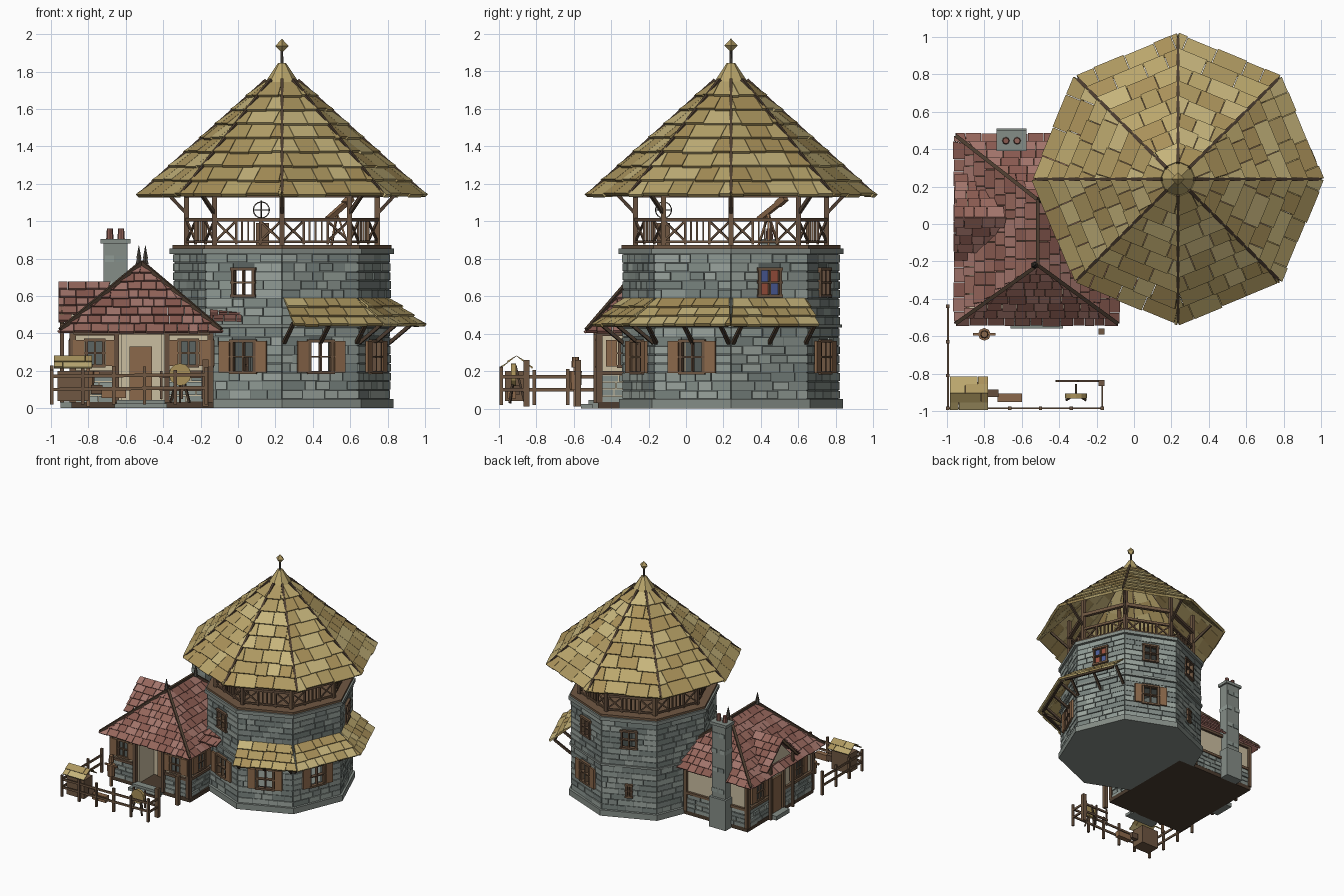
import bpy, bmesh, random
from math import radians, pi, sin, cos, tan
from mathutils import Matrix, Vector as V

if "Cube" in bpy.data.objects:
    bpy.data.objects.remove(bpy.data.objects["Cube"])

random.seed(4)
T, I = Matrix.Translation, Matrix.Identity(4)
RZ = lambda d: Matrix.Rotation(radians(d), 4, 'Z')
COL = {'stone': ['8f9a94', '838d88', '9aa49d', '78827e'], 'mortar': ['5d6562'], 'slab': ['848c86'],
       'straw': ['b9a56c', 'ab9660', 'c4b27a', 'a8905a'], 'tile': ['94665c', '875a51', 'a0736a'],
       'wood': ['6f5844', '655040'], 'dark': ['4d3f33'], 'shutter': ['8a684c'], 'plaster': ['c9bc9f'],
       'red': ['9a5240'], 'blue': ['4c5c96'], 'iron': ['4a4640']}
parts, mats = {}, {}

def material(h):
    if h not in mats:
        m = mats[h] = bpy.data.materials.new('paint_' + h)
        m.diffuse_color = [(int(h[i:i + 2], 16) / 255) ** 2.2 for i in (0, 2, 4)] + [1]
        m.use_nodes = True
        m.node_tree.nodes["Principled BSDF"].inputs["Base Color"].default_value = m.diffuse_color
    return mats[h]

def part(name, col):
    return parts.setdefault(name, (bmesh.new(), col))

def paint(p, faces):
    k = random.randrange(len(COL[p[1]]))
    for f in faces:
        f.material_index = k

def box(p, c, s, M=I):
    r = bmesh.ops.create_cube(p[0], size=1, matrix=M @ T(c) @ Matrix.Diagonal((*s, 1)))
    paint(p, {f for v in r['verts'] for f in v.link_faces})

def span(p, x0, x1, y0, y1, z0, z1, M=I):
    box(p, ((x0 + x1) / 2, (y0 + y1) / 2, (z0 + z1) / 2), (abs(x1 - x0), abs(y1 - y0), z1 - z0), M)

def beam(p, a, b, w=.02, h=None, M=I):
    a, b = M @ V(a), M @ V(b)
    q = (b - a).to_track_quat('Z', 'Y').to_matrix().to_4x4()
    box(p, (0, 0, 0), (w, h or w, (b - a).length), T((a + b) / 2) @ q)

def cone(p, c, r1, r2, z0, z1, n=8, M=None):
    m = M or T((c[0], c[1], (z0 + z1) / 2))
    r = bmesh.ops.create_cone(p[0], cap_ends=True, segments=n, radius1=r1, radius2=r2, depth=z1 - z0, matrix=m)
    paint(p, {f for v in r['verts'] for f in v.link_faces})

def loft(p, lo, hi):
    bm, n = p[0], len(lo)
    a, b = [bm.verts.new(v) for v in lo], [bm.verts.new(v) for v in hi]
    fs = [bm.faces.new(a[::-1]), bm.faces.new(b)]
    fs += [bm.faces.new((a[i], a[(i + 1) % n], b[(i + 1) % n], b[i])) for i in range(n)]
    paint(p, fs)

def roof(p, A, B, C, D, rows, width, t=.018, M=I):
    """Overlapping shingles on a trapezoid: eave A-B, top D-C."""
    A, B, C, D = [M @ V(q) for q in (A, B, C, D)]
    u = (B - A).normalized()
    uB, uC, uD = (B - A).dot(u), (C - A).dot(u), (D - A).dot(u)
    s = (D - A) - uD * u
    n = u.cross(s).normalized()
    for r in range(rows):
        v0, v1 = r / rows, (r + 1) / rows
        x, end = uD * v0 - random.random() * width * .6, uB + (uC - uB) * v0
        while x < end:
            w = width * random.uniform(.65, 1.35)
            vl = v0 - random.uniform(0, .12) / rows
            pt = lambda q, v: A + s * v + u * min(max(q, uD * v), uB + (uC - uB) * v)
            q = [pt(x, vl), pt(x + w - .003, vl), pt(x + w - .003, v1), pt(x, v1)]
            if (q[1] - q[0]).length > .006:
                loft(p, q, [q[0] + n * t, q[1] + n * t, q[2] + n * t * .3, q[3] + n * t * .3])
            x += w

def bricks(p, M, w, z0, z1, rows, holes=(), d=.009):
    h = (z1 - z0) / rows
    for r in range(rows):
        za, zb = z0 + r * h, z0 + (r + 1) * h
        runs = [(-w / 2, w / 2)]
        for hw, h0, h1 in holes:
            if za < h1 - .01 and zb > h0 + .01:
                runs = [(-w / 2, -hw), (hw, w / 2)]
        for x, e in runs:
            while x < e - .004:
                x2 = x + random.uniform(.06, .14)
                x2 = e if e - x2 < .04 else x2
                span(p, x + .002, x2 - .003, -.01, d * random.uniform(.4, 1.1), za + .003, zb - .003, M)
                x = x2

def window(M, z0, z1, hw, shutters=False):
    zc, f = (z0 + z1) / 2, part('window_frames', 'wood')
    for x in (-hw, hw, 0):
        box(f, (x, .004, zc), (.016 if x else .009, .03, z1 - z0), M)
    for z in (z0, z1, zc):
        box(f, (0, .006, z), (2 * hw + .025, .034, .016 if z != zc else .009), M)
    if shutters:
        for s in (-1, 1):
            box(part('shutters', 'shutter'), (s * (hw + .042), .017, zc), (.06, .016, z1 - z0), M)

# --- octagonal stone tower
CX, CY = .235, .24
AP = .58 * cos(pi / 8)
HW = .58 * sin(pi / 8)
F = lambda i: T((CX, CY, 0)) @ RZ(-67.5 + 45 * i - 90)   # local y = outward
ring = lambda R, k, z: V((CX + R * cos(k * pi / 4), CY + R * sin(k * pi / 4), z))
slab = part('tower_plinth_and_cornice', 'slab')
cone(slab, (CX, CY), .597, .597, 0, .05)
cone(slab, (CX, CY), .6, .6, .825, .855)
cone(part('balcony_deck', 'wood'), (CX, CY), .585, .585, .855, .873)
low = {0: (.065, .19, .36), 1: (.065, .19, .36), 3: (.065, .19, .36), 7: (.065, .19, .36), 4: (.02, .18, .28)}
up = {i: (.06, .6, .745) for i in (2, 3, 4, 7)}
for i in range(8):
    M = F(i) @ T((0, AP - .006, 0))
    core, st = part('tower_wall_core', 'mortar'), part('tower_stones', 'stone')
    for z0, z1, hole in ((.04, .435, low.get(i)), (.435, .83, up.get(i))):
        if hole:
            w, a, b = hole
            span(core, -HW, HW, -.04, 0, z0, a, M)
            span(core, -HW, HW, -.04, 0, b, z1, M)
            span(core, -HW, -w, -.04, 0, a, b, M)
            span(core, w, HW, -.04, 0, a, b, M)
            window(M, a, b, w, w == .065)
        else:
            span(core, -HW, HW, -.04, 0, z0, z1, M)
        bricks(st, M, 2 * HW, z0 + .01, z1 - .005, 8, [hole] if hole else [])
    span(slab, -HW - .004, HW + .004, -.02, .018, .432, .45, M)
for j, (x, z) in enumerate([(x, z) for z in (.635, .71) for x in (-.03, .03)]):   # stained glass
    c = 'blue' if j in (0, 3) else 'red'
    box(part('stained_glass_' + c, c), (x, AP - .008, z), (.05, .006, .066), F(2))

# --- balcony posts and railing
rail = part('balcony_railing', 'wood')
for k in range(8):
    beam(part('balcony_posts', 'wood'), ring(.51, k, .87), ring(.51, k, 1.3), .028)
    beam(part('roof_braces', 'dark'), ring(.51, k, 1.04), ring(.66, k, 1.2), .018)
    M, a, h = F(k) @ T((0, .51 * cos(pi / 8), 0)), .51 * sin(pi / 8), .13
    for z, w in ((.89, .014), (1.008, .02), (1.14, .028)):
        beam(rail, (-.195, 0, z), (.195, 0, z), w, None, M)
    for x in (-.07, .07):
        beam(rail, (x, 0, .875), (x, 0, 1.005), .014, None, M)
    for x0, x1 in ((-.19, -.07), (.07, .19)):
        beam(rail, (x0, 0, .895), (x1, 0, 1.0), .011, .011, M)
        beam(rail, (x0, 0, 1.0), (x1, 0, .895), .01, .01, M)
    for x in (-.035, 0, .035):
        beam(rail, (x, 0, .89), (x, 0, 1.005), .01, None, M)

# --- telescope and armillary sphere on the balcony
tel = part('telescope', 'shutter')
for k in range(3):
    beam(tel, (.53, .44, 1.04), (.53 + .06 * cos(k * 2.1), .44 + .06 * sin(k * 2.1), .87), .01)
beam(tel, (.48, .39, 1.01), (.57, .49, 1.09), .026)
beam(tel, (.57, .49, 1.09), (.605, .53, 1.125), .034)
arm = part('armillary_sphere', 'iron')
for rot in (I, Matrix.Rotation(pi / 2, 4, 'X'), Matrix.Rotation(pi / 2, 4, 'Y')):
    P = [T((.125, -.12, 1.06)) @ rot @ V((.043 * cos(j * pi / 8), .043 * sin(j * pi / 8), 0)) for j in range(16)]
    for j in range(16):
        beam(arm, P[j - 1], P[j], .006)
beam(arm, (.125, -.12, .87), (.125, -.12, 1.11), .008)
box(part('balcony_table', 'wood'), (.13, -.12, .93), (.07, .07, .12))

# --- tower roof
straw, ribs = part('tower_roof_shingles', 'straw'), part('tower_roof_ribs', 'dark')
for k in range(8):
    roof(straw, ring(.76, k, 1.135), ring(.76, k + 1, 1.135), ring(.09, k + 1, 1.74), ring(.09, k, 1.74), 8, .14, .022)
    beam(ribs, ring(.755, k, 1.15), ring(.085, k, 1.755), .018)
cone(part('tower_roof_cap', 'straw'), (CX, CY), .095, .022, 1.735, 1.845)
cone(part('finial_pole', 'iron'), (CX, CY), .009, .007, 1.83, 1.93, 6)
for z0, z1, r0, r1 in ((1.9, 1.937, 0, .036), (1.937, 1.975, .036, 0)):
    cone(part('finial_diamond', 'straw'), (CX, CY), r0, r1, z0, z1, 4)

# --- three-sided awning with brackets
aw, br = part('awning_shingles', 'straw'), part('awning_brackets', 'dark')
for i, l, r in ((0, .291, .222), (1, .291, .291), (2, .222, .291)):
    roof(aw, (r, .702, .44), (-l, .702, .44), (-.21, .53, .585), (.21, .53, .585), 3, .1, .018, F(i))
    for x in (-.21, 0, .21):
        beam(br, (x, AP, .35), (x, .67, .455), .018, None, F(i))
    beam(br, (-l + .03, .675, .445), (r - .03, .675, .445), .018, None, F(i))

# --- cottage walls
pl, cs, ti = part('cottage_plaster', 'plaster'), part('cottage_stones', 'stone'), part('cottage_timbers', 'wood')
base = part('cottage_floor', 'dark')
span(base, -.89, -.13, -.47, .43, 0, .035)
walls = [(-.88, -.85, -.46, .42), (-.18, -.15, -.46, 0), (-.88, -.3, .39, .42), (-.88, -.65, -.46, -.43),
         (-.38, -.15, -.46, -.43), (-.65, -.62, -.46, -.25), (-.41, -.38, -.46, -.25), (-.65, -.38, -.26, -.23)]
for x0, x1, y0, y1 in walls:
    span(pl, x0, x1, y0, y1, .03, .42)
for x, y, a, w in ((-.765, -.46, 180, .23), (-.265, -.46, 180, .23), (-.15, -.31, -90, .3), (-.88, -.26, 90, .4),
                   (-.88, .27, 90, .3), (-.59, .42, 0, .58)):
    M = T((x, y, 0)) @ RZ(a)
    bricks(cs, M, w, .03, .18, 4, (), .014)
    beam(ti, (-w / 2, .008, .19), (w / 2, .008, .19), .022, None, M)
    beam(ti, (-w / 2, .008, .4), (w / 2, .008, .4), .024, None, M)
    for s in (-1, 1):
        beam(ti, (s * w / 2, .006, .03), (s * w / 2, .006, .41), .028, None, M)
    if a and w > .25 or y < -.4:
        box(part('cottage_panes', 'mortar'), (0, .003, .295), (.09, .01, .14), M)
        window(M, .225, .365, .045, True)
for x in (-.65, -.38):
    beam(ti, (x, -.48, .03), (x, -.48, .42), .026)
beam(ti, (-.88, -.48, .405), (-.15, -.48, .405), .024)
door = part('cottage_doors', 'shutter')
span(door, -.58, -.46, -.275, -.25, .03, .33)
span(door, -.895, -.87, -.03, .09, .03, .33)
step = part('door_steps', 'slab')
span(step, -.65, -.39, -.52, -.46, 0, .045)
span(step, -.66, -.38, -.56, -.5, 0, .025)
span(step, -.95, -.87, -.06, .12, 0, .035)

# --- cottage hip roof and gable
tile, hip = part('cottage_roof_tiles', 'tile'), part('cottage_roof_hips', 'dark')
a, b, c, d = [V(q) for q in ((-.95, -.53, .405), (-.09, -.53, .405), (-.09, .47, .405), (-.95, .47, .405))]
p, q = V((-.515, -.22, .765)), V((-.515, .13, .765))
for quad in ((a, b, p, p), (b, c, q, p), (c, d, q, q), (d, a, p, q)):
    roof(tile, *quad, 8, .075, .016)
for s, e in ((a, p), (b, p), (c, q), (d, q), (p, q)):
    beam(hip, s + V((0, 0, .015)), e + V((0, 0, .015)), .02)
for x, y in ((-.53, -.22), (-.495, .13)):
    cone(part('cottage_roof_finials', 'iron'), (x, y), .02, .012, .77, .8, 6)
    cone(part('cottage_roof_finials', 'iron'), (x, y), .016, .001, .8, .87, 6)
roof(tile, (-.96, -.185, .46), (-.89, -.185, .46), (-.645, .035, .675), (-.96, .035, .675), 5, .075, .016)
roof(tile, (-.89, .255, .46), (-.96, .255, .46), (-.96, .035, .675), (-.645, .035, .675), 5, .075, .016)
tri = [V((-.9, -.16, .45)), V((-.9, .23, .45)), V((-.9, .035, .65))]
loft(part('side_gable_wall', 'plaster'), tri, [v + V((.02, 0, 0)) for v in tri])
for y in (-.18, .25):
    beam(ti, (-.94, y, .46), (-.94, .035, .665), .022)
    beam(ti, (-.94, y * .7 + .01, .03), (-.94, y * .7 + .01, .5), .022)
roof(tile, (-.15, -.32, .465), (.02, -.32, .465), (.02, -.22, .53), (-.15, -.16, .53), 2, .06, .016)

# --- chimney
ch = part('chimney', 'slab')
span(ch, -.735, -.575, .39, .51, 0, .26)
span(ch, -.72, -.59, .4, .49, .26, .89)
span(ch, -.735, -.575, .39, .5, .88, .905)
for z in (.32, .5, .66, .8):
    for x in (-.69, -.62):
        box(part('chimney_stones', 'stone'), (x + random.uniform(-.01, .01), .445, z), (.05, .1, .035))
for x in (-.685, -.625):
    cone(part('chimney_pots', 'tile'), (x, .445), .02, .016, .9, .96)

# --- fence and open gate
fe = part('fence', 'wood')
posts = [(-.995 + .165 * k, -.985) for k in range(6)] + [(-.995, y) for y in (-.81, -.63, -.44)]
for x, y in posts:
    beam(fe, (x, y, .02), (x, y, random.uniform(.2, .23)), .018)
for z in (.1, .17):
    beam(fe, (-.995, -.985, z), (-.17, -.985, z + .01), .01, .018)
    beam(fe, (-.995, -.985, z), (-.995, -.44, z), .01, .018)
    beam(fe, (-.17, -.985, z), (-.17, -.86, z), .01, .018)
    beam(fe, (-.42, -.84, z), (-.17, -.84, z), .01, .018)
for x in (-.41, -.3, -.19):
    beam(fe, (x, -.84, .05), (x, -.84, .2), .012)
for y in (-.575, -.85):
    beam(part('gate_posts', 'wood'), (-.175, y, .01), (-.175, y, .26), .032)

# --- yard: kennel, crates, practice target and dummy
ke = part('kennel', 'wood')
span(ke, -.965, -.8, -.965, -.845, .04, .2)
for s in (-1, 1):
    e = [(-.985, -.905 + s * .082, .215), (-.78, -.905 + s * .082, .215), (-.78, -.905, .28), (-.985, -.905, .28)]
    roof(part('kennel_roof', 'straw'), *(e if s < 0 else [e[1], e[0], e[3], e[2]]), 2, .2, .01)
box(ke, (-.755, -.905, .1), (.06, .04, .05))
box(part('yard_crate', 'shutter'), (-.665, -.93, .08), (.13, .045, .05))
cone(part('practice_target', 'straw'), 0, .06, .06, 0, .025, 12, T((-.31, -.92, .18)) @ Matrix.Rotation(pi / 2, 4, 'X'))
for x in (-.36, -.26, -.31):
    beam(part('target_stand', 'dark'), (-.31, -.91, .23), (x, -.94 if x != -.31 else -.86, .03), .012)
du = part('practice_dummy', 'shutter')
beam(du, (-.8, -.59, .01), (-.8, -.59, .22), .018)
beam(du, (-.86, -.59, .19), (-.74, -.59, .19), .014)
cone(du, (-.8, -.59), .03, .034, .1, .2)
cone(du, (-.8, -.59), .022, .018, .22, .275)

# --- turn the collected parts into objects
for name, (bm, col) in parts.items():
    bmesh.ops.recalc_face_normals(bm, faces=bm.faces)
    me = bpy.data.meshes.new(name)
    bm.to_mesh(me)
    for h in COL[col]:
        me.materials.append(material(h))
    bpy.context.collection.objects.link(bpy.data.objects.new(name, me))
